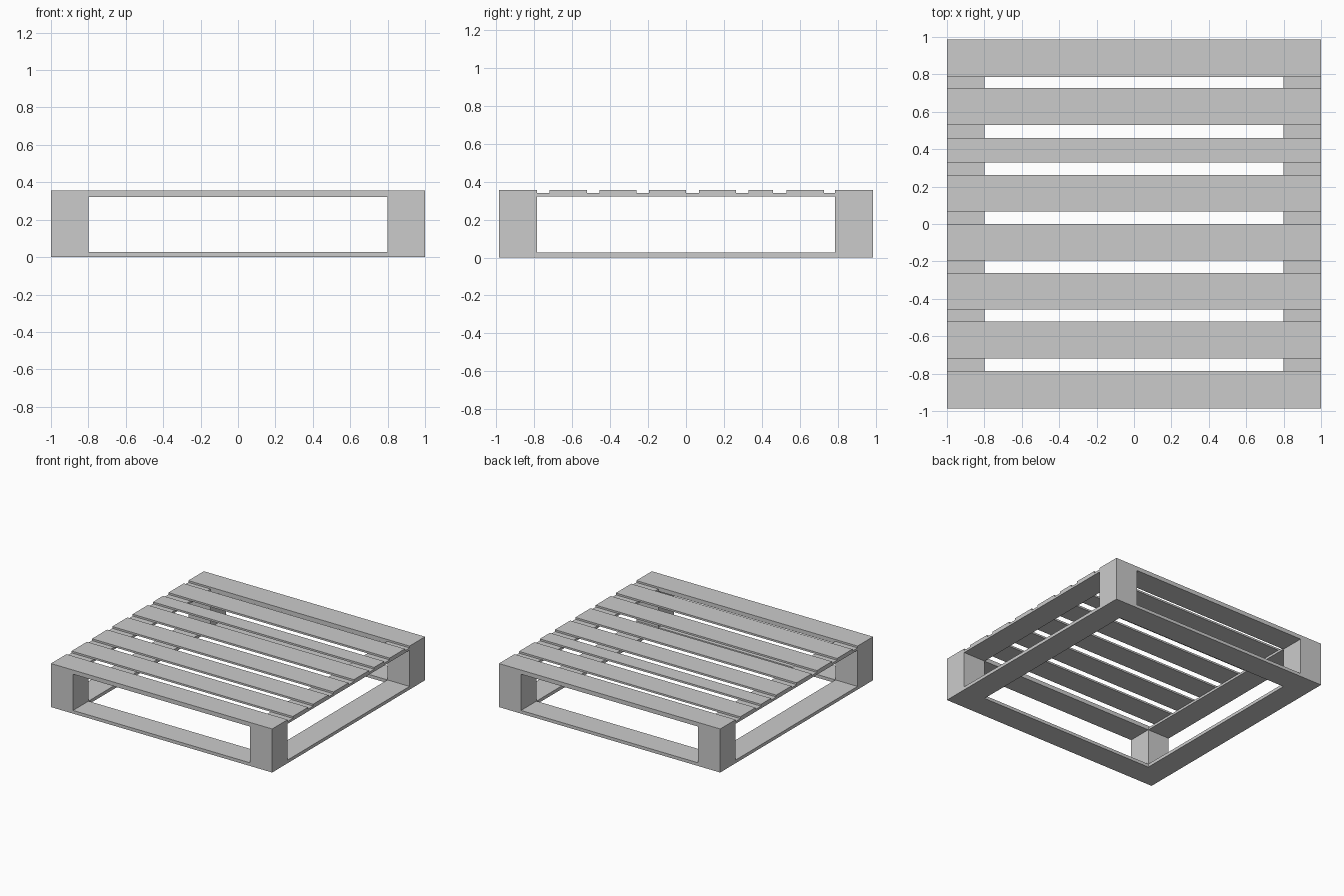
import bpy
import bmesh
from mathutils import Matrix, Vector

if "Cube" in bpy.data.objects:
    bpy.data.objects.remove(bpy.data.objects["Cube"])

X, Y, W, H = 1.0, 0.987, 0.2, 0.356   # half length, half depth, board width, height
XI, YI = X - W, Y - W                 # inner edges of the corner blocks


def box(name, x, y, z, open_axis=None):
    """Box from (min, max) ranges; open_axis drops hidden end caps."""
    size = Vector((x[1] - x[0], y[1] - y[0], z[1] - z[0]))
    mid = Vector((sum(x) / 2, sum(y) / 2, sum(z) / 2))
    bm = bmesh.new()
    bmesh.ops.create_cube(bm, size=1, matrix=Matrix.Translation(mid) @ Matrix.Diagonal(size).to_4x4())
    if open_axis is not None:
        bm.normal_update()
        caps = [f for f in bm.faces if abs(f.normal[open_axis]) > 0.9]
        bmesh.ops.delete(bm, geom=caps, context='FACES')
    mesh = bpy.data.meshes.new(name)
    bm.to_mesh(mesh)
    bm.free()
    obj = bpy.data.objects.new(name, mesh)
    bpy.context.collection.objects.link(obj)
    return obj


def span(sign, a, b):
    return tuple(sorted((sign * a, sign * b)))


# Corner blocks, full height
for sx, side in ((-1, "left"), (1, "right")):
    for sy, end in ((-1, "front"), (1, "back")):
        box(f"{end}_{side}_block", span(sx, XI, X), span(sy, YI, Y), (0, H))

# Front and back boards, bottom and top, between the blocks
for sy, end in ((-1, "front"), (1, "back")):
    box(f"{end}_bottom_board", (-XI, XI), span(sy, YI, Y), (0, 0.026), 0)
    box(f"{end}_top_board", (-XI, XI), span(sy, YI, Y), (0.322, H), 0)

# Side boards: bottom runners and the stringers under the deck
for sx, side in ((-1, "left"), (1, "right")):
    box(f"{side}_bottom_board", span(sx, XI, X), (-YI, YI), (0, 0.026), 1)
    box(f"{side}_stringer", span(sx, XI, X), (-YI, YI), (0.322, 0.341), 1)

# Deck slats resting on the stringers
slats = [(-0.72, -0.522), (-0.457, -0.262), (-0.195, 0.0),
         (0.068, 0.263), (0.33, 0.46), (0.53, 0.727)]
for i, y in enumerate(slats):
    box(f"deck_slat_{i + 1}", (-X, X), y, (0.341, H))
